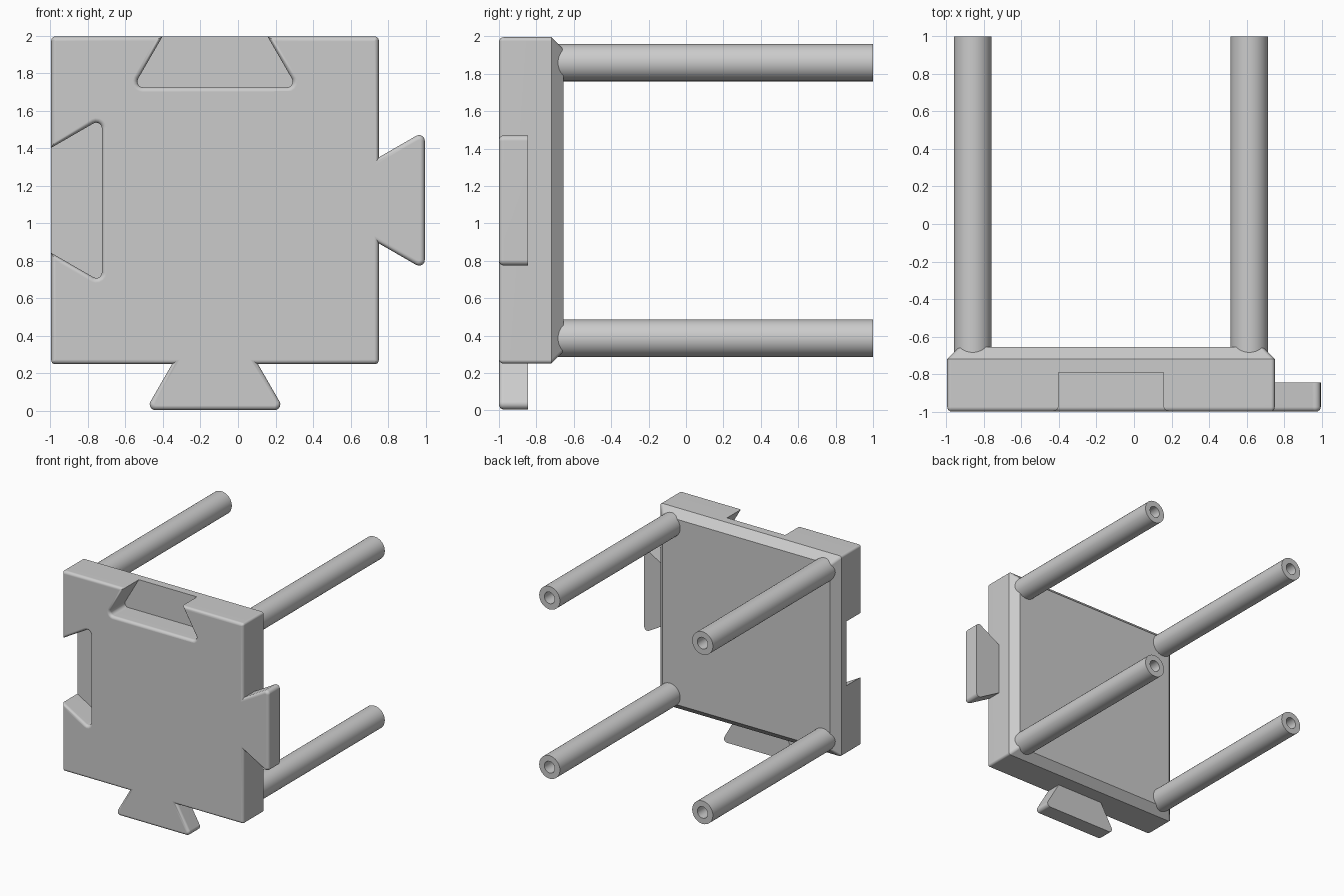
import bpy
import bmesh
from math import cos, sin, tan, pi
from mathutils import Vector

if "Cube" in bpy.data.objects:
    bpy.data.objects.remove(bpy.data.objects["Cube"], do_unlink=True)

# Single plain grey
grey = bpy.data.materials.new("plain grey")
grey.use_nodes = True
grey.diffuse_color = (0.6, 0.6, 0.6, 1)
grey.node_tree.nodes["Principled BSDF"].inputs["Base Color"].default_value = (0.6, 0.6, 0.6, 1)

HALF = 0.8725                       # half the plate width
CENTRE = Vector((-0.1225, 1.1225))  # plate centre in x, z
ROUND = 0.03                        # corner radius
FRONT, TAB_BACK, SLOT_BACK, RIM, BACK, TIP = -1, -0.845, -0.79, -0.72, -0.655, 1

# Dovetails: half width at the edge, half width at the far end, reach outwards
TAB = (0.229, 0.37, 0.245)
SLOT = (0.28, 0.436, -0.27)


def rounded(corners, steps=5):
    """Replace each corner that has a radius by an arc."""
    pts = []
    for i, (p, r) in enumerate(corners):
        if not r:
            pts.append(p)
            continue
        a = (corners[i - 1][0] - p).normalized()
        b = (corners[(i + 1) % len(corners)][0] - p).normalized()
        half = a.angle(b) / 2
        mid = p + (a + b).normalized() * r / sin(half)
        start = p + a * r / tan(half) - mid
        end = p + b * r / tan(half) - mid
        sweep = pi - 2 * half
        for k in range(steps + 1):
            t = k / steps
            pts.append(mid + (start * sin((1 - t) * sweep) + end * sin(t * sweep)) / sin(sweep))
    return pts


def plate_outline(features):
    """Square outline whose sides (bottom, right, top, left) may hold a dovetail."""
    corners = []
    for side, feature in enumerate(features):
        local = [(-HALF, 0, 0.02)]
        if feature:
            neck, wide, reach = feature
            local += [(-neck, 0, 0), (-wide, reach, ROUND), (wide, reach, ROUND), (neck, 0, 0)]
        c, s = round(cos(side * pi / 2)), round(sin(side * pi / 2))
        for u, out, r in local:
            v = -HALF - out
            corners.append((Vector((u * c - v * s, u * s + v * c)), r))
    return rounded(corners)


def stack(name, outline, centre, levels, soft_front=0):
    """Closed solid through scaled copies of an outline at successive y levels."""
    bm = bmesh.new()
    rings = [[bm.verts.new((centre.x + p.x * s, y, centre.y + p.y * s)) for p in outline]
             for y, s in levels]
    front = bm.faces.new(rings[0])
    bm.faces.new(rings[-1])
    n = len(outline)
    for a, b in zip(rings, rings[1:]):
        for i in range(n):
            bm.faces.new((a[i], a[(i + 1) % n], b[(i + 1) % n], b[i]))
    bmesh.ops.recalc_face_normals(bm, faces=bm.faces)
    if soft_front:
        bmesh.ops.bevel(bm, geom=list(front.edges), offset=soft_front, offset_type='OFFSET',
                        segments=4, profile=0.5, affect='EDGES', clamp_overlap=False)
    mesh = bpy.data.meshes.new(name)
    bm.to_mesh(mesh)
    bm.free()
    mesh.materials.append(grey)
    obj = bpy.data.objects.new(name, mesh)
    bpy.context.collection.objects.link(obj)
    bpy.ops.object.select_all(action='DESELECT')
    obj.select_set(True)
    bpy.context.view_layer.objects.active = obj
    bpy.ops.object.shade_smooth_by_angle(angle=pi / 6)
    weighted = obj.modifiers.new("Even shading", 'WEIGHTED_NORMAL')
    weighted.keep_sharp = True
    return obj


# Plate in three layers: tabs and slots, slots only, chamfered back
stack("front_panel", plate_outline([TAB, TAB, SLOT, SLOT]), CENTRE,
      [(FRONT, 1), (TAB_BACK, 1)], soft_front=0.025)
stack("slot_layer", plate_outline([None, None, SLOT, SLOT]), CENTRE,
      [(TAB_BACK, 1), (SLOT_BACK, 1)])
stack("back_plate", plate_outline([None] * 4), CENTRE,
      [(SLOT_BACK, 1), (RIM, 1), (BACK, 1 - 0.065 / HALF)])

# Four round posts with a bored end
circle = [Vector((cos(k * pi / 16), sin(k * pi / 16))) for k in range(32)]
for x_name, sx in (("right", -1), ("left", 1)):
    for z_name, sz in (("lower", -1), ("upper", 1)):
        stack(f"{z_name}_{x_name}_post", circle, CENTRE + Vector((sx, sz)) * 0.737,
              [(RIM, 0.1), (TIP, 0.1), (TIP, 0.05), (0.2, 0.05)])
